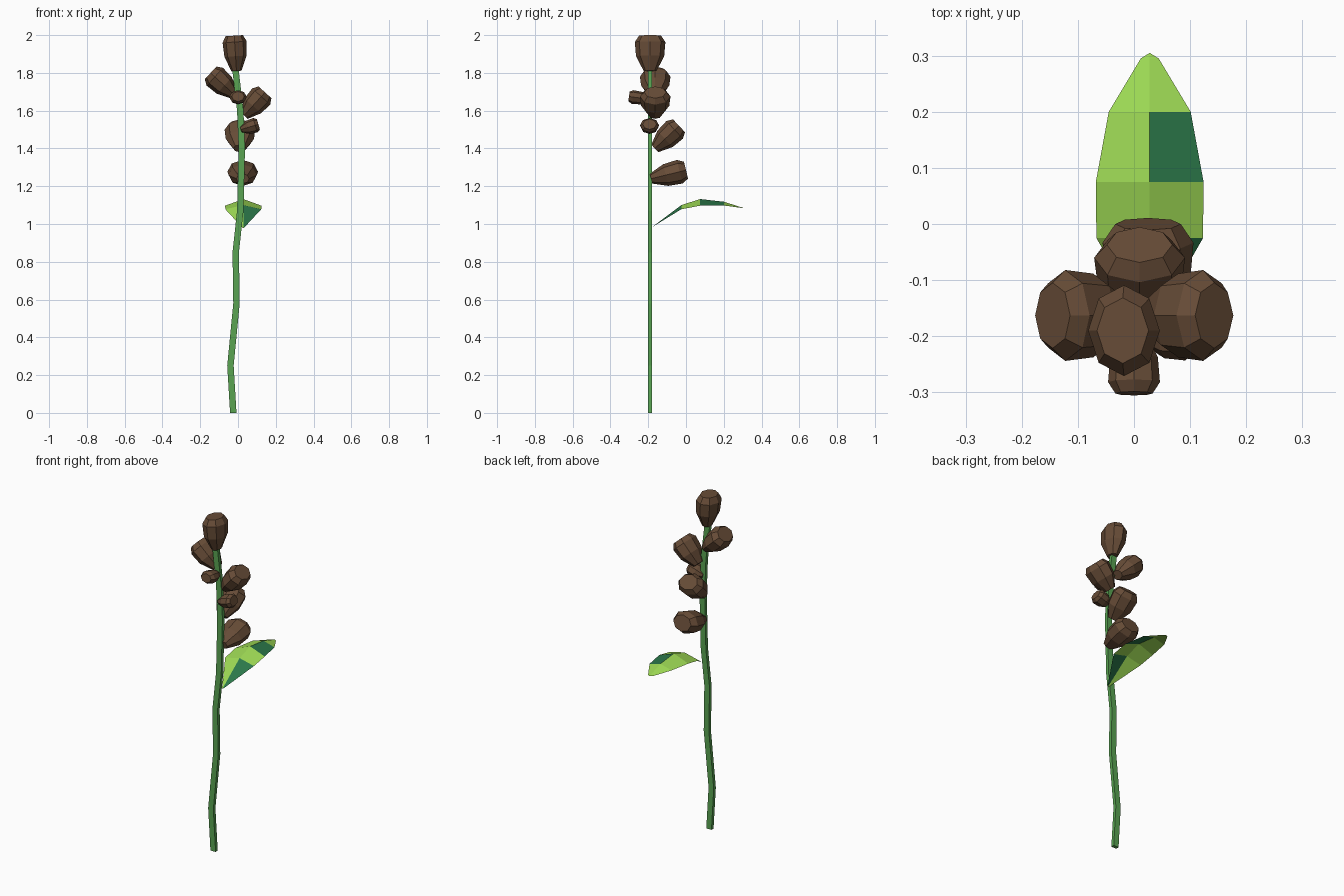
import bpy, bmesh, math
from mathutils import Vector

if "Cube" in bpy.data.objects:
    bpy.data.objects.remove(bpy.data.objects["Cube"])


def material(name, rgb):
    m = bpy.data.materials.new(name)
    m.diffuse_color = (*rgb, 1)
    m.use_nodes = True
    m.node_tree.nodes["Principled BSDF"].inputs["Base Color"].default_value = m.diffuse_color
    return m


BROWN = material("bud brown", (0.135, 0.072, 0.038))
STEM = material("stem green", (0.10, 0.37, 0.085))
LIGHT = material("leaf light green", (0.34, 0.70, 0.09))
DARK = material("leaf dark green", (0.024, 0.185, 0.067))


def finish(name, bm, mats, recalc=True):
    if recalc:
        bmesh.ops.recalc_face_normals(bm, faces=bm.faces)
    me = bpy.data.meshes.new(name)
    bm.to_mesh(me)
    bm.free()
    for m in mats:
        me.materials.append(m)
    ob = bpy.data.objects.new(name, me)
    bpy.context.collection.objects.link(ob)
    return ob


def loft(bm, rings):
    """Skin a list of closed rings and cap both ends."""
    vs = [[bm.verts.new(p) for p in r] for r in rings]
    n = len(vs[0])
    for a, b in zip(vs, vs[1:]):
        for i in range(n):
            j = (i + 1) % n
            bm.faces.new((a[i], a[j], b[j], b[i]))
    bm.faces.new(vs[0][::-1])
    bm.faces.new(vs[-1])


# Stem: flat rectangular strip that wanders in x
path = [(-0.025, 0), (-0.04, 0.25), (-0.008, 0.58), (-0.012, 0.85), (0.012, 1.07),
        (0.02, 1.4), (0.012, 1.6), (-0.015, 1.83)]
bm = bmesh.new()
loft(bm, [[(x + sx * 0.017, -0.19 + sy * 0.01, z)
           for sx, sy in ((-1, -1), (1, -1), (1, 1), (-1, 1))] for x, z in path])
finish("stem", bm, [STEM])


# Buds: flattened eight-sided cups, narrow at the stem
PROFILE = [(0, 0.42), (0.42, 0.92), (0.82, 1.0), (1.0, 0.72)]


def bud(name, base, tip, wide_dir, scale=1.0):
    base, tip = Vector(base), Vector(tip)
    axis = tip - base
    a = axis.normalized()
    w = Vector(wide_dir)
    w = (w - a * w.dot(a)).normalized()
    t = a.cross(w)
    bm = bmesh.new()
    loft(bm, [[base + axis * f + w * (0.081 * scale * r * math.cos(k * math.pi / 4))
               + t * (0.064 * scale * r * math.sin(k * math.pi / 4)) for k in range(8)]
              for f, r in PROFILE])
    finish(name, bm, [BROWN])


X, Y = (1, 0, 0), (0, 1, 0)
bud("top_bud", (-0.008, -0.19, 1.81), (-0.02, -0.19, 1.997), Y)
bud("left_bud", (-0.02, -0.163, 1.685), (-0.145, -0.163, 1.80), Y)
bud("right_bud", (0.032, -0.163, 1.575), (0.143, -0.163, 1.697), Y)
bud("upper_back_bud", (0.01, -0.165, 1.40), (0.01, -0.037, 1.52), X)
bud("lower_back_bud", (0.025, -0.185, 1.24), (0.025, 0.0, 1.285), X)
bud("small_front_bud", (0.0, -0.19, 1.66), (0.0, -0.302, 1.675), X, 0.57)
bud("small_right_bud", (0.015, -0.193, 1.50), (0.108, -0.193, 1.528), Y, 0.62)

# Leaf: thin sheet folded along a ridge; right half alternates dark and light
rows = [(-0.185, 0.004, 0.98, 0.0), (-0.025, 0.095, 1.10, 0.022), (0.075, 0.096, 1.132, 0.035),
        (0.20, 0.073, 1.118, 0.02), (0.295, 0.016, 1.088, 0.003)]
bm = bmesh.new()
vs = [[bm.verts.new((0.028 + s * hw, y, z - abs(s) * drop)) for s in (-1, 0, 1)]
      for y, hw, z, drop in rows]
for i in range(len(vs) - 1):
    for j in range(2):
        f = bm.faces.new((vs[i][j], vs[i][j + 1], vs[i + 1][j + 1], vs[i + 1][j]))
        f.material_index = 1 if j == 1 and i % 2 == 0 else 0
# small rounded tip
tip = bm.verts.new((0.028, 0.305, 1.085))
for j in range(2):
    bm.faces.new((vs[-1][j], vs[-1][j + 1], tip))
finish("leaf", bm, [LIGHT, DARK], recalc=False)
